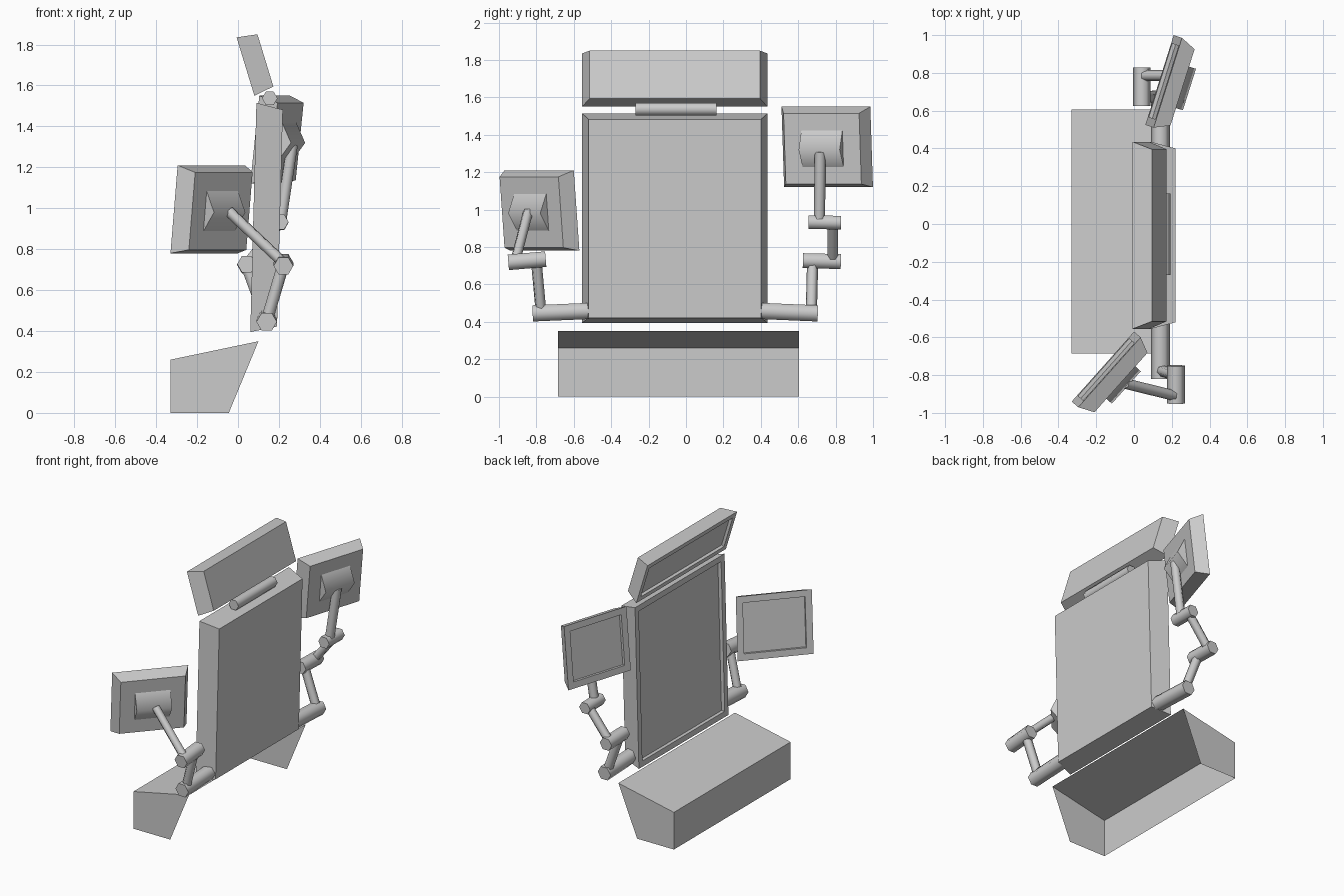
import bpy, bmesh, math
from mathutils import Vector as V

if "Cube" in bpy.data.objects:
    bpy.data.objects.remove(bpy.data.objects["Cube"])


def finish(name, bm):
    bmesh.ops.recalc_face_normals(bm, faces=bm.faces)
    me = bpy.data.meshes.new(name)
    bm.to_mesh(me)
    bm.free()
    ob = bpy.data.objects.new(name, me)
    bpy.context.collection.objects.link(ob)
    return ob


def bridge(bm, a, b, smooth=False):
    n = len(a)
    for i in range(n):
        f = bm.faces.new((a[i], a[(i + 1) % n], b[(i + 1) % n], b[i]))
        f.smooth = smooth


def tube(name, p, q, r):
    """Six-sided smooth rod from p to q with flat caps."""
    p, q = V(p), V(q)
    d = (q - p).normalized()
    u = d.cross(V((0, 0, 1))).normalized()
    w = d.cross(u)
    bm = bmesh.new()
    rings = []
    for c in (p, q):
        rings.append([bm.verts.new(c + r * (u * math.cos(k * math.pi / 3)
                      + w * math.sin(k * math.pi / 3))) for k in range(6)])
    bridge(bm, rings[0], rings[1], True)
    for ring in rings:
        bm.faces.new(ring)
    return finish(name, bm)


def panel(name, c, W, H, depth, sw, sh, border, recess):
    """Screen housing: recessed front, tapering to a smaller back."""
    c, W, H = V(c), V(W), V(H)
    N = W.cross(H).normalized()
    bw, bh = 1 - 2 * border / W.length, 1 - 2 * border / H.length
    bm = bmesh.new()
    rings = []
    for a, b, d in ((sw, sh, depth), (1, 1, 0), (bw, bh, 0), (bw, bh, recess)):
        rings.append([bm.verts.new(c + N * d + W * (a * i / 2) + H * (b * j / 2))
                      for i, j in ((-1, -1), (1, -1), (1, 1), (-1, 1))])
    for a, b in zip(rings, rings[1:]):
        bridge(bm, a, b)
    bm.faces.new(rings[0])
    bm.faces.new(rings[-1])
    return finish(name, bm)


def mount(name, c, W, H, width, half, rise):
    """Rounded joint block standing on the back of a side screen."""
    c, W, H = V(c), V(W), V(H)
    N = W.cross(H).normalized()
    w, h = W.normalized(), H.normalized()
    bm = bmesh.new()
    rings = []
    for s in (-0.5, 0.5):
        rings.append([bm.verts.new(c + w * (s * width) + h * y + N * d)
                      for y, d in ((-half, 0), (0, rise), (half, 0))])
    a, b = rings
    for i in range(3):
        j = (i + 1) % 3
        f = bm.faces.new((a[i], a[j], b[j], b[i]))
        f.smooth = i < 2
    bm.faces.new(a)
    bm.faces.new(b)
    return finish(name, bm)


# Console base: open underneath and on the sloping rear side
bm = bmesh.new()
prof = ((-0.045, 0), (-0.33, 0), (-0.33, 0.26), (0.10, 0.35))
ends = [[bm.verts.new((x, y, z)) for x, z in prof] for y in (-0.685, 0.605)]
for e in ends:
    bm.faces.new(e)
for i in (1, 2):
    bm.faces.new((ends[0][i], ends[0][i + 1], ends[1][i + 1], ends[1][i]))
finish("console_base", bm)

# Main screen, upper screen and the hinge between them
panel("main_screen", (0.075, -0.06, 0.955), (0, 0.99, 0), (0.03, 0, 1.12),
      0.13, 0.93, 0.946, 0.04, 0.025)
panel("upper_screen", (0.0365, -0.06, 1.6925), (0, 0.99, 0), (-0.087, 0, 0.285),
      0.102, 0.92, 0.895, 0.035, 0.02)
tube("upper_hinge", (0.155, -0.27, 1.537), (0.155, 0.162, 1.537), 0.038)

# Side screens with their rear joint blocks
for side, c, W, H in (
        ("right", (-0.1475, -0.77, 0.995), (0.33, 0.37, 0), (0.035, -0.03, 0.43)),
        ("left", (0.157, 0.755, 1.335), (0.15, 0.475, 0), (0.044, -0.014, 0.43))):
    panel(side + "_screen", c, W, H, 0.085, 0.85, 0.88, 0.045, 0.02)
    N = V(W).cross(V(H)).normalized()
    mount(side + "_screen_joint", V(c) + N * 0.084, W, H, 0.23, 0.1, 0.06)

# Right arm: pivots and links
tube("right_shoulder_pivot", (0.14, -0.82, 0.445), (0.14, -0.52, 0.458), 0.05)
tube("right_lower_link", (0.14, -0.775, 0.45), (0.22, -0.80, 0.72), 0.03)
tube("right_elbow_pivot", (0.222, -0.95, 0.718), (0.222, -0.75, 0.735), 0.048)
tube("right_upper_link", (0.22, -0.91, 0.735), (-0.045, -0.845, 0.985), 0.028)

# Left arm: one extra pivot and link
tube("left_shoulder_pivot", (0.14, 0.40, 0.458), (0.14, 0.705, 0.445), 0.05)
tube("left_lower_link", (0.14, 0.67, 0.45), (0.04, 0.677, 0.72), 0.03)
tube("left_elbow_pivot", (0.042, 0.625, 0.727), (0.042, 0.828, 0.722), 0.046)
tube("left_middle_link", (0.042, 0.785, 0.725), (0.205, 0.785, 0.93), 0.029)
tube("left_wrist_pivot", (0.205, 0.655, 0.933), (0.205, 0.828, 0.93), 0.042)
tube("left_upper_link", (0.208, 0.713, 0.93), (0.265, 0.718, 1.31), 0.03)
